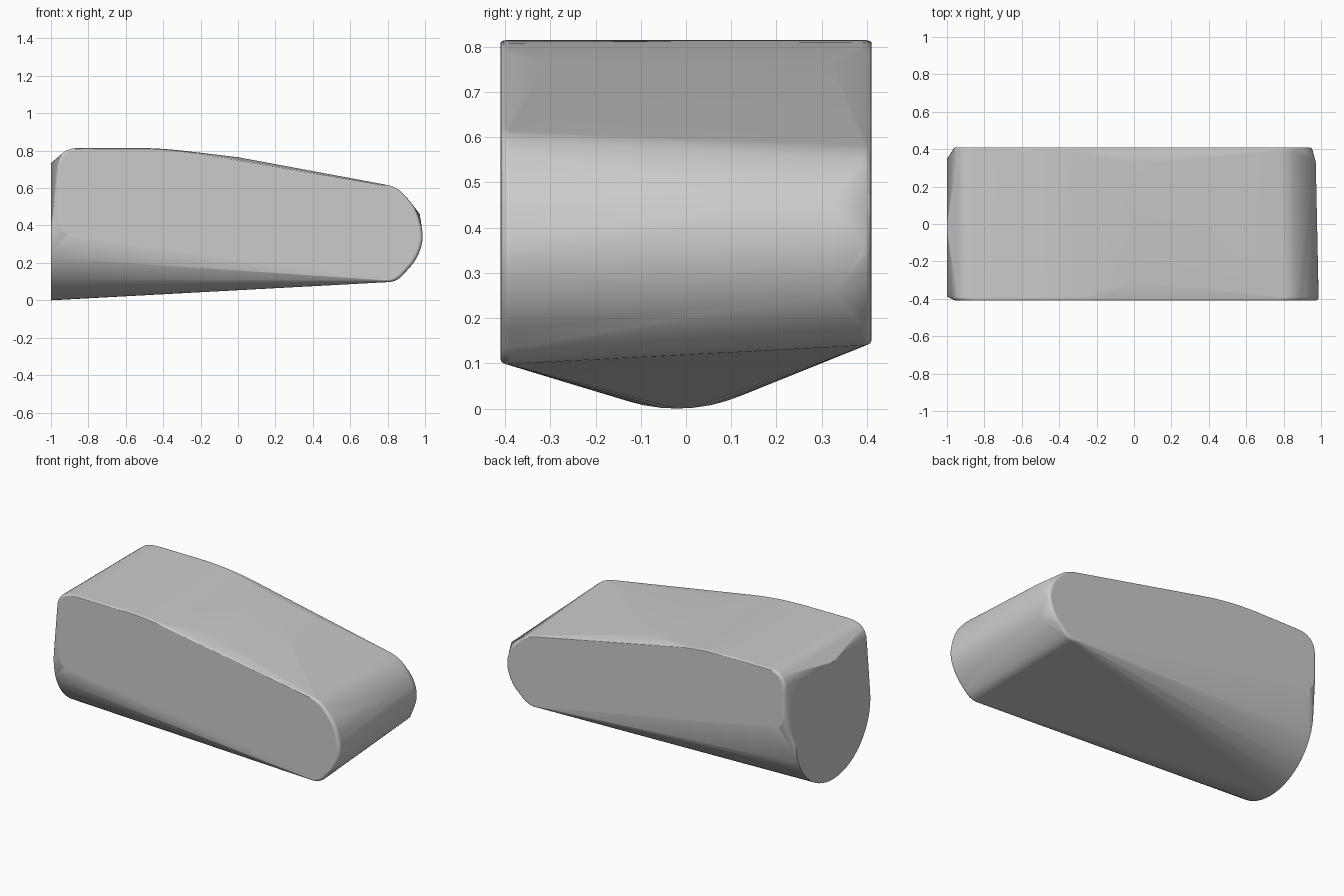
import bpy, bmesh, math
from mathutils import Vector

cube = bpy.data.objects.get("Cube")
if cube:
    bpy.data.objects.remove(cube, do_unlink=True)

grey = bpy.data.materials.new("plain grey")
grey.use_nodes = True
colour = (0.6, 0.6, 0.6, 1)
grey.diffuse_color = colour
grey.node_tree.nodes["Principled BSDF"].inputs["Base Color"].default_value = colour


def rounded(corners, steps=6):
    """Soften each (x, z, reach) corner of a closed outline."""
    points = []
    for i, (x, z, reach) in enumerate(corners):
        here = Vector((x, z))
        before = Vector(corners[i - 1][:2]) - here
        after = Vector(corners[(i + 1) % len(corners)][:2]) - here
        a = here + before.normalized() * reach
        b = here + after.normalized() * reach
        for k in range(steps + 1):
            t = k / steps
            points.append(a * (1 - t) ** 2 + here * 2 * t * (1 - t) + b * t * t)
    return points


def side_rim(outline, side, half=0.41, radius=0.02):
    """Repeat an outline with a quarter-round edge towards the flat side."""
    centre = sum(outline, Vector((0, 0))) / len(outline)
    for k in range(5):
        a = k / 4 * math.pi / 2
        inset = radius * (1 - math.cos(a))
        y = side * (half - radius * (1 - math.sin(a)))
        for p in outline:
            q = p + (centre - p).normalized() * inset
            yield (q.x, y, q.y)


# Side outlines: the back one is a little shorter and sits higher below
front = rounded([(-0.97, 0.815, 0.12), (-0.36, 0.815, 0.2), (0.85, 0.608, 0.06),
                 (0.955, 0.49, 0.06), (0.998, 0.33, 0.07), (0.95, 0.21, 0.05),
                 (0.84, 0.09, 0.06), (-0.97, 0.345, 0.09)])
back = rounded([(-0.97, 0.815, 0.12), (-0.36, 0.815, 0.2), (0.83, 0.57, 0.06),
                (0.93, 0.47, 0.05), (0.965, 0.36, 0.06), (0.92, 0.24, 0.05),
                (0.80, 0.13, 0.06), (-0.97, 0.465, 0.07)])

points = list(side_rim(front, -1)) + list(side_rim(back, 1))

# Round end disc
radius = 0.367
for k in range(64):
    a = k / 64 * math.tau
    points.append((-1, -0.02 + radius * math.sin(a), radius - radius * math.cos(a)))

# Slight crown on the top and the nose
points += [(0, 0.32, 0.765), (0, -0.31, 0.765), (0.972, 0.33, 0.46), (0.955, 0.33, 0.255)]

# Body skin stretched over all sections
bm = bmesh.new()
for p in points:
    bm.verts.new(p)
bmesh.ops.remove_doubles(bm, verts=bm.verts, dist=0.0005)
hull = bmesh.ops.convex_hull(bm, input=bm.verts)
loose = [v for v in bm.verts if not v.link_faces]
bmesh.ops.delete(bm, geom=loose, context='VERTS')
bmesh.ops.dissolve_limit(bm, angle_limit=math.radians(0.3), verts=bm.verts, edges=bm.edges)
bmesh.ops.recalc_face_normals(bm, faces=bm.faces)
mesh = bpy.data.meshes.new("body")
bm.to_mesh(mesh)
bm.free()
mesh.materials.append(grey)
body = bpy.data.objects.new("body", mesh)
bpy.context.collection.objects.link(body)

bpy.ops.object.select_all(action='DESELECT')
body.select_set(True)
bpy.context.view_layer.objects.active = body
bpy.ops.object.shade_smooth_by_angle(angle=math.radians(30))
weighted = body.modifiers.new("even shading", 'WEIGHTED_NORMAL')
weighted.keep_sharp = True
